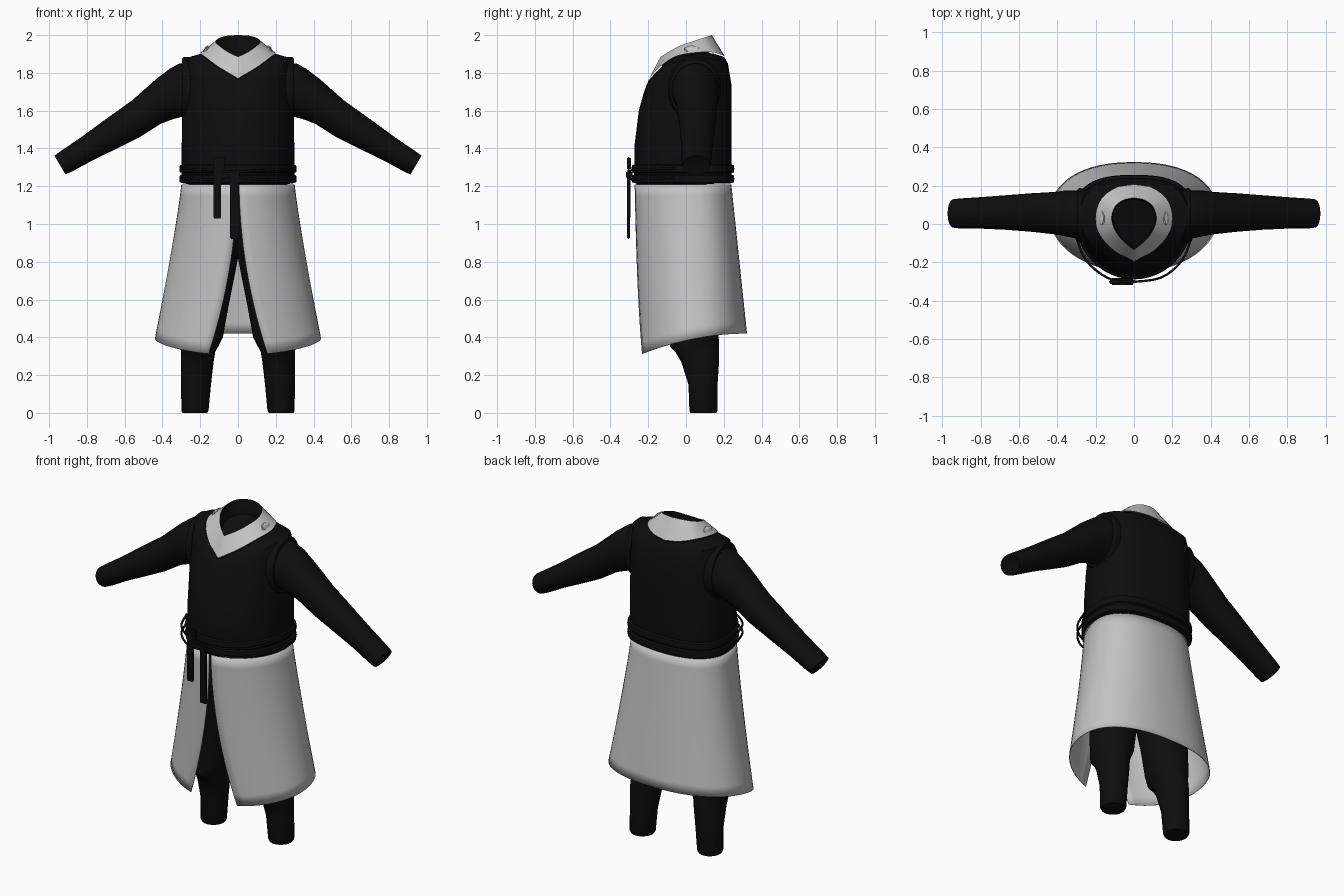
import bpy, bmesh, math
from mathutils import Vector

if "Cube" in bpy.data.objects:
    bpy.data.objects.remove(bpy.data.objects["Cube"])

N = 48  # points around every body ring


def material(name, value):
    m = bpy.data.materials.new(name)
    m.use_nodes = True
    m.diffuse_color = (value, value, value, 1)
    bsdf = m.node_tree.nodes["Principled BSDF"]
    bsdf.inputs["Base Color"].default_value = (value, value, value, 1)
    bsdf.inputs["Roughness"].default_value = 0.8
    return m


BLACK = material("black cloth", 0.004)
GREY = material("light grey cloth", 0.55)


def finish(name, bm, mat, thickness=0, angle=45):
    bmesh.ops.recalc_face_normals(bm, faces=bm.faces)
    me = bpy.data.meshes.new(name)
    bm.to_mesh(me)
    bm.free()
    me.materials.append(mat)
    me.shade_smooth()
    me.set_sharp_from_angle(angle=math.radians(angle))
    ob = bpy.data.objects.new(name, me)
    bpy.context.collection.objects.link(ob)
    if thickness:
        mod = ob.modifiers.new("thickness", "SOLIDIFY")
        mod.thickness = thickness
    return ob


def loft(name, rings, mat, caps="", closed=True, thickness=0):
    """Skin a list of point rings; caps may hold 's' (start) and 'e' (end)."""
    bm = bmesh.new()
    rows = [[bm.verts.new(p) for p in r] for r in rings]
    n = len(rows[0])
    for a, b in zip(rows, rows[1:]):
        for i in range(n if closed else n - 1):
            j = (i + 1) % n
            bm.faces.new((a[i], a[j], b[j], b[i]))
    if "s" in caps:
        bm.faces.new(rows[0])
    if "e" in caps:
        bm.faces.new(rows[-1])
    return finish(name, bm, mat, thickness)


def spow(v, e):
    return math.copysign(abs(v) ** e, v)


def body_point(a, rx, front, back, yc=0.04, nb=2.7):
    """Rounded outline point; angle 0 is the front, turning towards +x."""
    c, s = math.cos(a), math.sin(a)
    e = 1 if c > 0 else 2 / nb
    r = yc - front if c > 0 else back - yc
    return rx * spow(s, e), yc - r * spow(c, e)


def body_ring(rx, front, back, zf, zs=None, zb=None):
    zs = zf if zs is None else zs
    zb = zs if zb is None else zb
    ring = []
    for i in range(N):
        a = math.tau * i / N
        c = math.cos(a)
        x, y = body_point(a, rx, front, back)
        ring.append((x, y, zs + ((zf if c > 0 else zb) - zs) * c * c))
    return ring


def smooth_path(pts, steps=4):
    pts = [Vector(p) for p in pts]
    ext = [pts[0] * 2 - pts[1]] + pts + [pts[-1] * 2 - pts[-2]]
    out = []
    for p, q, r, s in zip(ext, ext[1:], ext[2:], ext[3:]):
        for k in range(steps):
            t = k / steps
            out.append(0.5 * (2 * q + (r - p) * t + (2 * p - 5 * q + 4 * r - s) * t * t
                              + (3 * q - p - 3 * r + s) * t ** 3))
    return out + [pts[-1]]


def mirrored_ring(half):
    h = smooth_path(half)
    return h + [Vector((-p.x, p.y, p.z)) for p in h[-2:0:-1]]


def shrink(ring, k, dz):
    return [Vector((p.x * k, (p.y - 0.02) * k + 0.02, p.z + dz)) for p in ring]


# Collar: a pointed band around the neck with a dark lining
outer = mirrored_ring([(0, -.195, 1.77), (.1, -.14, 1.83), (.175, -.06, 1.885), (.2, .03, 1.905),
                       (.17, .13, 1.91), (.09, .19, 1.895), (0, .207, 1.885)])
inner = mirrored_ring([(0, -.135, 1.885), (.06, -.085, 1.915), (.1, -.03, 1.945), (.117, .03, 1.965),
                       (.1, .09, 1.985), (.055, .125, 1.997), (0, .137, 2.0)])
loft("collar", [outer, inner], GREY)
loft("collar_lining", [inner, shrink(inner, .96, -.02), shrink(inner, .93, -.09)], BLACK, "e")

# Vest body
loft("vest", [
    body_ring(.285, -.255, .235, 1.185, 1.215),
    body_ring(.298, -.275, .24, 1.26),
    body_ring(.298, -.272, .24, 1.42),
    body_ring(.295, -.25, .24, 1.6),
    body_ring(.292, -.222, .24, 1.7, 1.74),
    body_ring(.29, -.205, .232, 1.745, 1.83, 1.79),
    body_ring(.28, -.197, .222, 1.762, 1.878, 1.85),
    shrink(outer, .99, -.006),
    shrink(outer, .7, -.04)], BLACK, "se")

# Waist wraps
for k, z in enumerate((1.215, 1.268)):
    loft(f"waist_wrap_{k + 1}", [
        body_ring(.29 + d, -.268 - d, .235 + d, z + h)
        for d, h in ((0, 0), (.018, .006), (.021, .024), (.018, .042), (0, .05))], BLACK)


# Skirt: flared sheet, split at the front, hem higher at the back
def skirt_row(s):
    gap = .006 + .15 * s ** 1.9
    rx = .3 + .14 * s ** 1.15
    front, back = -.272 + .02 * s, .24 + .083 * s
    start = math.asin(gap / rx)
    row = []
    for i in range(N + 1):
        a = start + (math.tau - 2 * start) * i / N
        x, y = body_point(a, rx, front, back, nb=2.3)
        hem = .42 - .11 * max(0, (.32 - y) / .56) ** 2
        row.append((x, y, 1.21 + (hem - 1.21) * s))
    return row


loft("skirt", [skirt_row(k / 14) for k in range(15)], GREY, closed=False, thickness=.004)


# Trouser legs, sleeves and armhole bands, one per side
def oval(centre, u, v, n=28):
    return [centre + u * math.cos(math.tau * i / n) + v * math.sin(math.tau * i / n)
            for i in range(n)]


LEG = [(0, .228, .066, .092, .068), (.012, .228, .072, .092, .074), (.15, .222, .079, .09, .077),
       (.27, .216, .087, .075, .1), (.32, .211, .09, .06, .115), (.35, .206, .1, .045, .13),
       (.4, .198, .118, .045, .128), (.55, .185, .132, .04, .13), (.7, .165, .142, .035, .145),
       (.82, .145, .145, .03, .17), (1.0, .13, .145, 0, .19), (1.2, .13, .15, 0, .2)]
# Each sleeve ring: top x, top z, bottom x, bottom z, centre y, half depth
SLEEVE = [(.24, 1.855, .24, 1.56, .045, .125), (.31, 1.85, .3, 1.567, .05, .125),
          (.36, 1.823, .35, 1.553, .055, .12), (.43, 1.77, .41, 1.53, .057, .11),
          (.56, 1.655, .52, 1.46, .06, .1), (.7, 1.555, .64, 1.4, .06, .09),
          (.83, 1.46, .77, 1.337, .058, .082), (.94, 1.385, .88, 1.277, .055, .078),
          (.972, 1.362, .913, 1.262, .055, .074), (.955, 1.345, .915, 1.275, .055, .055)]
ARMHOLE = [(.25, 1.885, .25, 1.545, .045, .14), (.285, 1.885, .285, 1.545, .045, .142),
           (.297, 1.875, .297, 1.555, .045, .132), (.297, 1.84, .297, 1.58, .045, .11)]


def sleeve_ring(sx, tx, tz, bx, bz, y, depth):
    top, low = Vector((sx * tx, y, tz)), Vector((sx * bx, y, bz))
    return oval((top + low) / 2, Vector((0, depth, 0)), (top - low) / 2)


for side, sx in (("left", 1), ("right", -1)):
    loft(f"{side}_trouser_leg", [oval(Vector((sx * x, y, z)), Vector((rx, 0, 0)), Vector((0, ry, 0)))
                                 for z, x, rx, y, ry in LEG], BLACK, "se")
    loft(f"{side}_sleeve", [sleeve_ring(sx, *r) for r in SLEEVE], BLACK, "se")
    loft(f"{side}_armhole_band", [sleeve_ring(sx, *r) for r in ARMHOLE], BLACK, "se")

    # Small raised ornament on the collar
    bm = bmesh.new()
    bmesh.ops.create_icosphere(bm, subdivisions=1, radius=1)
    for v in bm.verts:
        v.co = Vector((sx * (.168 + v.co.x * .014 - v.co.z * .01), .03 + v.co.y * .045,
                       1.925 + v.co.z * .022))
    finish(f"{side}_collar_ornament", bm, GREY, angle=20)


# Sash ends, knot and loose cords at the front of the waist
def box(name, centre, size):
    bm = bmesh.new()
    bmesh.ops.create_cube(bm, size=1)
    for v in bm.verts:
        v.co = Vector(centre) + v.co * Vector(size)
    bmesh.ops.bevel(bm, geom=bm.edges[:], offset=min(size) * .3, segments=2, affect="EDGES")
    finish(name, bm, BLACK)


box("sash_end_short", (-.11, -.302, 1.16), (.042, .016, .26))
box("sash_end_long", (-.02, -.305, 1.1), (.045, .016, .36))
box("sash_loop", (-.1, -.302, 1.32), (.06, .02, .07))
box("sash_knot", (-.06, -.3, 1.262), (.13, .035, .05))

for side, sx in (("left", 1), ("right", -1)):
    for k, dz in enumerate((0, .05)):
        cu = bpy.data.curves.new(f"{side}_cord_{k + 1}", "CURVE")
        cu.dimensions = "3D"
        cu.bevel_depth = .006
        path = smooth_path([(sx * .305, -.06, 1.245 + dz), (sx * .25, -.19, 1.24 + dz),
                            (sx * .14, -.28, 1.235 + dz), (-.03, -.305, 1.25 + dz / 2)])
        sp = cu.splines.new("POLY")
        sp.points.add(len(path) - 1)
        for p, q in zip(sp.points, path):
            p.co = (*q, 1)
        cu.materials.append(BLACK)
        bpy.context.collection.objects.link(bpy.data.objects.new(cu.name, cu))
